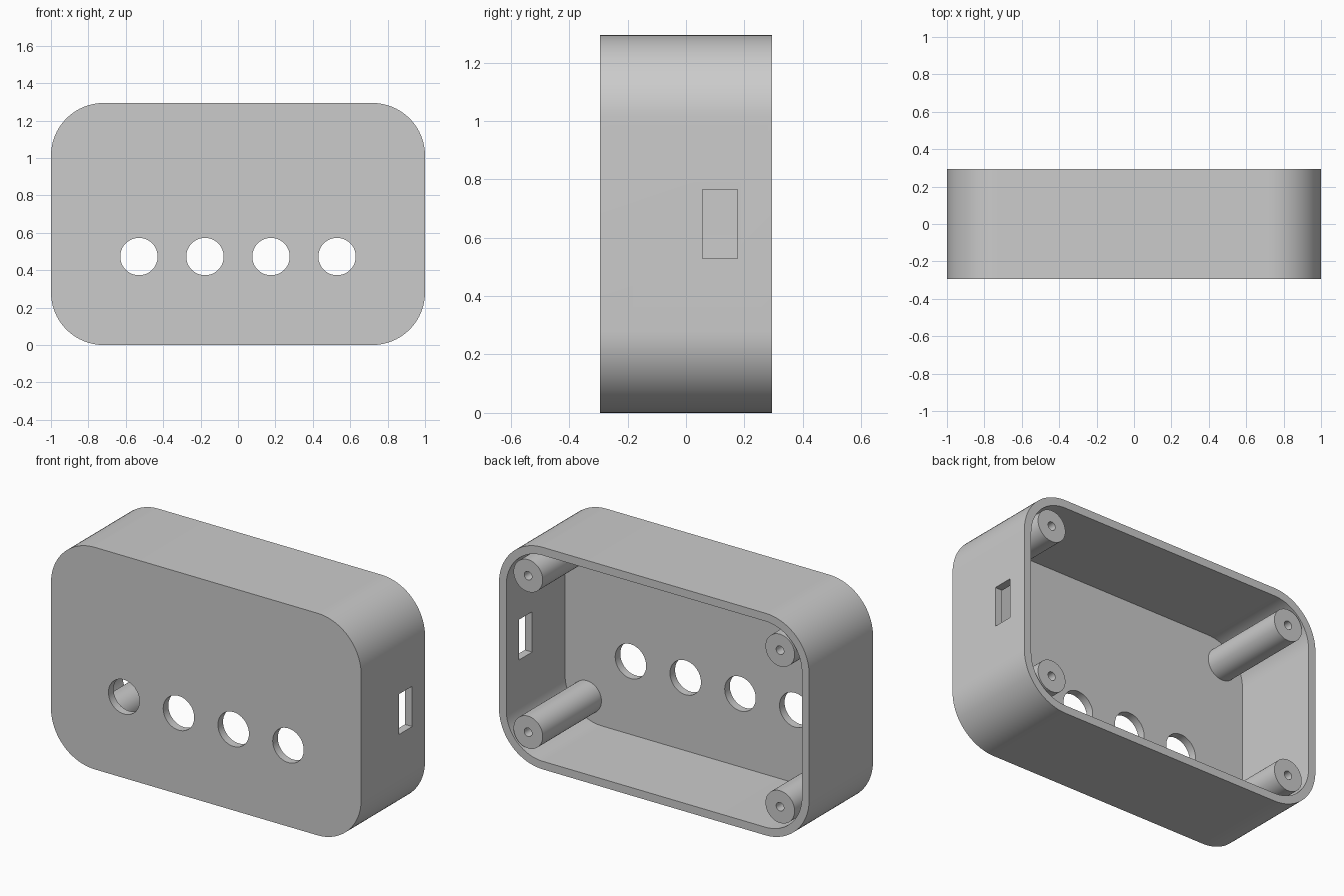
import bpy, bmesh
from math import sin, cos, pi
from mathutils import Matrix

if "Cube" in bpy.data.objects:
    bpy.data.objects.remove(bpy.data.objects["Cube"], do_unlink=True)

W, H, D = 2.0, 1.294, 0.588      # outer width, height, depth
WALL, CORNER = 0.047, 0.282
FLOOR = -D / 2 + WALL            # inner face of the front panel
MID = H / 2

grey = bpy.data.materials.new("light grey plastic")
grey.use_nodes = True
colour = (0.6, 0.6, 0.6, 1)
grey.diffuse_color = colour
grey.node_tree.nodes["Principled BSDF"].inputs["Base Color"].default_value = colour


def make_object(name, bm):
    bmesh.ops.recalc_face_normals(bm, faces=bm.faces)
    mesh = bpy.data.meshes.new(name)
    bm.to_mesh(mesh)
    bm.free()
    mesh.materials.append(grey)
    obj = bpy.data.objects.new(name, mesh)
    bpy.context.collection.objects.link(obj)
    return obj


def activate(obj):
    bpy.ops.object.select_all(action="DESELECT")
    obj.select_set(True)
    bpy.context.view_layer.objects.active = obj


def prism(name, outline, y0, y1):
    """Extrude an x-z outline from y0 to y1."""
    bm = bmesh.new()
    face = bm.faces.new([bm.verts.new((x, y0, z)) for x, z in outline])
    new = bmesh.ops.extrude_face_region(bm, geom=[face])["geom"]
    verts = [v for v in new if isinstance(v, bmesh.types.BMVert)]
    bmesh.ops.translate(bm, verts=verts, vec=(0, y1 - y0, 0))
    return make_object(name, bm)


def rounded_rect(inset, steps=20):
    r = CORNER - inset
    points = []
    for i, (sx, sz) in enumerate([(1, 1), (-1, 1), (-1, -1), (1, -1)]):
        cx, cz = sx * (W / 2 - CORNER), MID + sz * (MID - CORNER)
        for k in range(steps + 1):
            a = (i + k / steps) * pi / 2
            points.append((cx + r * cos(a), cz + r * sin(a)))
    return points


def circle(x, z, r, n=48):
    return [(x + r * cos(2 * pi * k / n), z + r * sin(2 * pi * k / n)) for k in range(n)]


def cut(target, cutter):
    cutter.hide_render = True
    mod = target.modifiers.new("cut", "BOOLEAN")
    mod.operation, mod.solver, mod.object = "DIFFERENCE", "EXACT", cutter
    activate(target)
    bpy.ops.object.modifier_apply(modifier=mod.name)
    bpy.data.objects.remove(cutter, do_unlink=True)


def smooth(obj):
    activate(obj)
    bpy.ops.object.shade_smooth_by_angle(angle=pi / 6)


# Open-backed shell
shell = prism("case_shell", rounded_rect(0), -D / 2, D / 2)
cut(shell, prism("cavity_cutter", rounded_rect(WALL), FLOOR, D))

# Row of four round holes in the front panel
for i in range(4):
    x = (i - 1.5) * 0.353
    cut(shell, prism("hole_cutter", circle(x, 0.473, 0.1), -D, 0))

# Rectangular port in the left wall
bm = bmesh.new()
bmesh.ops.create_cube(bm, size=1, matrix=Matrix.Translation((W / 2, 0.116, MID))
                      @ Matrix.Diagonal((0.3, 0.12, 0.235, 1)))
cut(shell, make_object("port_cutter", bm))
smooth(shell)

# Four screw posts, bored from the back
for side, sx in (("left", 1), ("right", -1)):
    for level, sz in (("upper", 1), ("lower", -1)):
        x, z = sx * 0.812, MID + sz * 0.456
        post = prism(f"{level}_{side}_screw_post", circle(x, z, 0.094), FLOOR, D / 2)
        cut(post, prism("bore_cutter", circle(x, z, 0.025, 24), FLOOR + 0.05, D))
        smooth(post)
